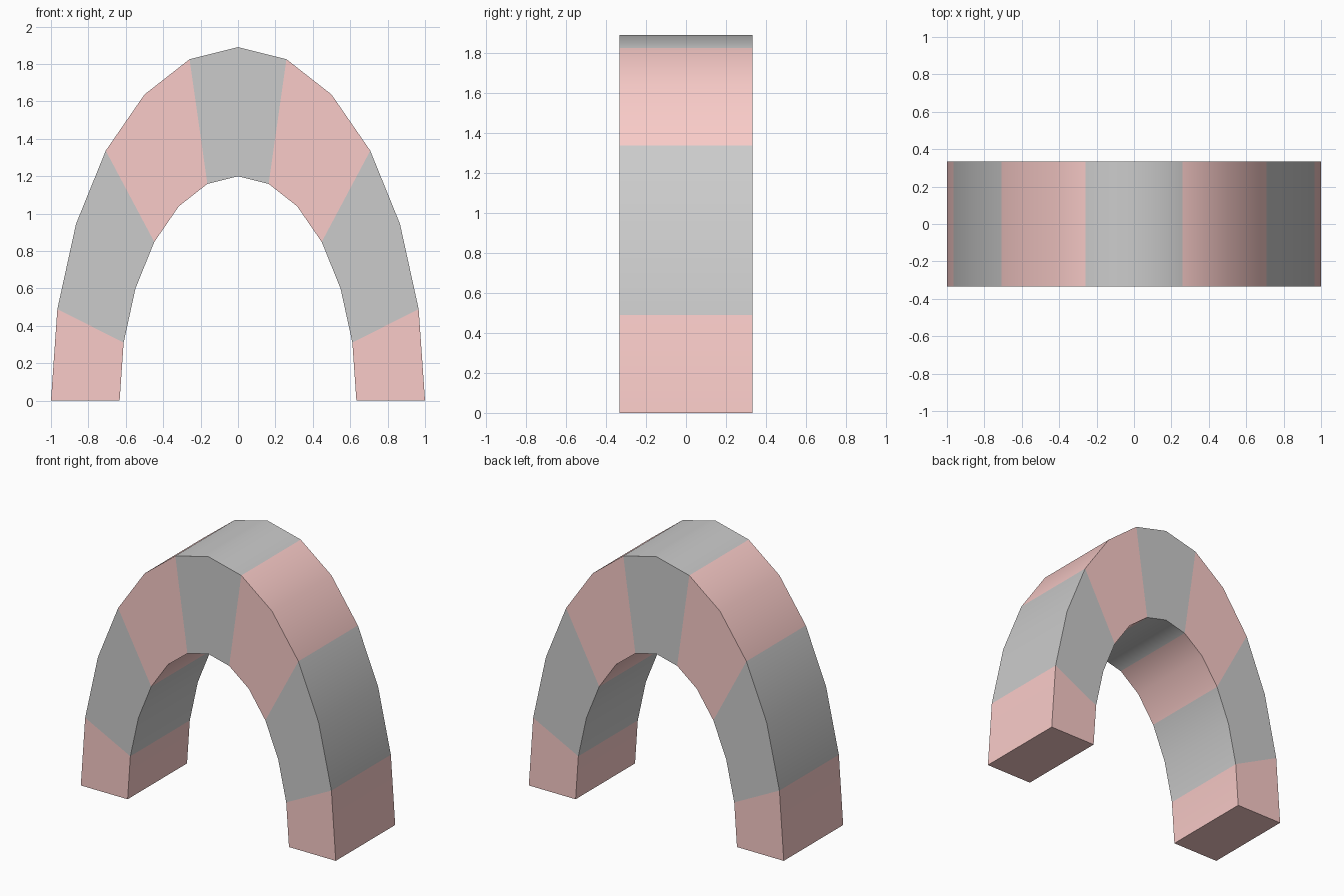
import bpy, bmesh
from math import cos, sin, pi, radians

if "Cube" in bpy.data.objects:
    bpy.data.objects.remove(bpy.data.objects["Cube"])

SEGMENTS = 12
HALF_DEPTH = 0.333
OUTER = (1.0, 1.89)      # half width, height of the outer half ellipse
INNER = (0.633, 1.2)     # half width, height of the opening


def material(name, color):
    mat = bpy.data.materials.new(name)
    mat.diffuse_color = color
    mat.use_nodes = True
    mat.node_tree.nodes["Principled BSDF"].inputs["Base Color"].default_value = mat.diffuse_color
    return mat


bm = bmesh.new()

# Cross-sections swept along the half ellipse, from right foot to left foot
rings = []
for i in range(SEGMENTS + 1):
    a = pi * i / SEGMENTS
    section = [(OUTER, -1), (OUTER, 1), (INNER, 1), (INNER, -1)]
    rings.append([bm.verts.new((r[0] * cos(a), side * HALF_DEPTH, r[1] * sin(a)))
                  for r, side in section])

# Arch walls, coloured in alternating bands two segments wide
for i in range(SEGMENTS):
    for k in range(4):
        n = (k + 1) % 4
        f = bm.faces.new((rings[i][k], rings[i][n], rings[i + 1][n], rings[i + 1][k]))
        f.material_index = 1 - ((i + 1) // 2) % 2

# Feet
for ring in (rings[0], rings[-1]):
    bm.faces.new(ring).material_index = 1

bmesh.ops.recalc_face_normals(bm, faces=bm.faces)
mesh = bpy.data.meshes.new("arch_block")
bm.to_mesh(mesh)
bm.free()
mesh.materials.append(material("grey", (0.8, 0.8, 0.8, 1)))
mesh.materials.append(material("soft_red", (0.95, 0.6, 0.58, 1)))

arch = bpy.data.objects.new("arch_block", mesh)
bpy.context.collection.objects.link(arch)
bpy.context.view_layer.objects.active = arch
arch.select_set(True)
bpy.ops.object.shade_smooth_by_angle(angle=radians(40))
